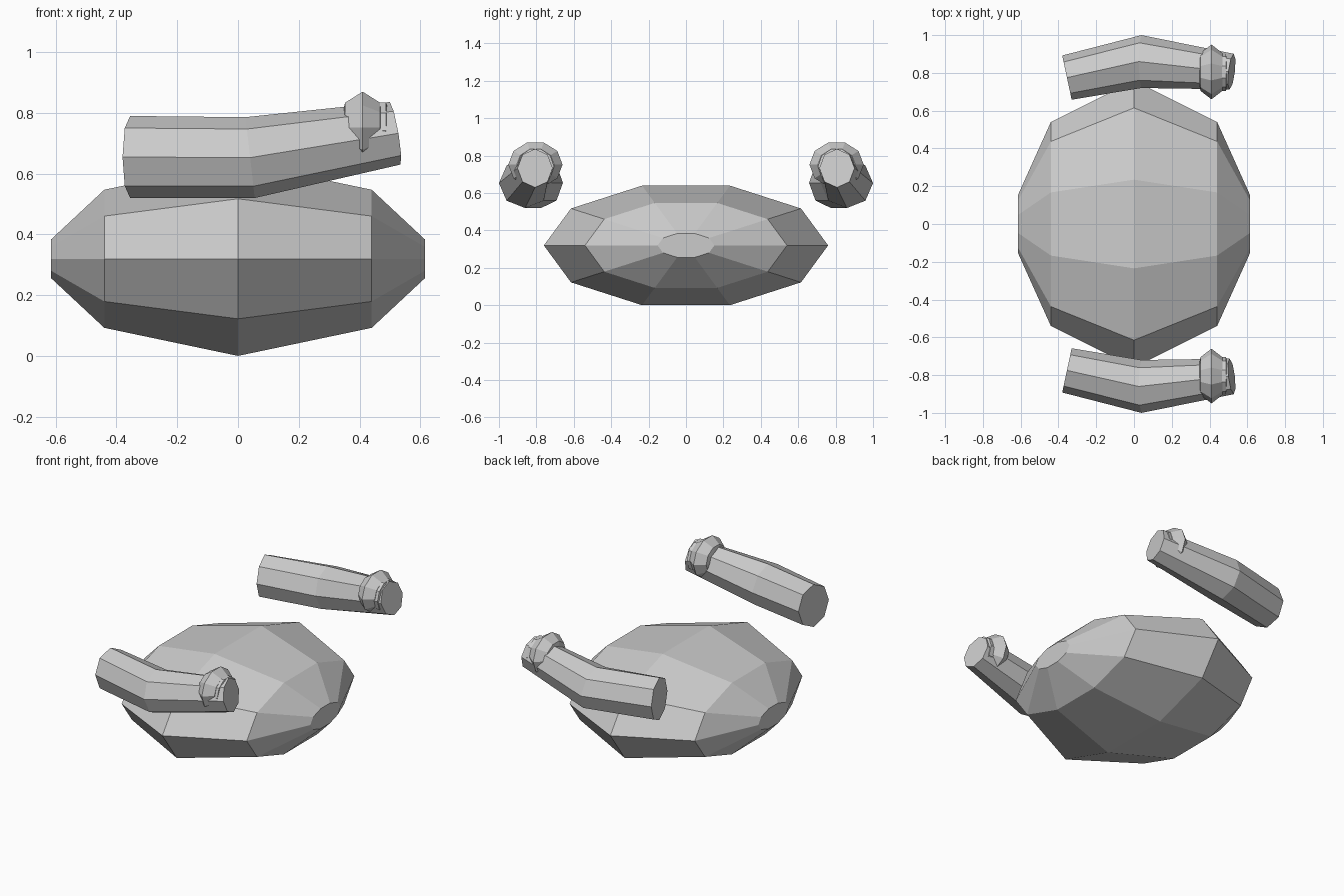
import bpy, bmesh, math
from mathutils import Vector

if "Cube" in bpy.data.objects:
    bpy.data.objects.remove(bpy.data.objects["Cube"])

grey = bpy.data.materials.new("light grey")
grey.diffuse_color = (0.6, 0.6, 0.6, 1)
grey.use_nodes = True
grey.node_tree.nodes["Principled BSDF"].inputs["Base Color"].default_value = grey.diffuse_color


def loft(name, rings, sides):
    """Skin flat faces over rings of (centre, u axis, v axis) and cap both ends."""
    bm = bmesh.new()
    loops = []
    for c, u, v in rings:
        c, u, v = Vector(c), Vector(u), Vector(v)
        angles = [2 * math.pi * i / sides for i in range(sides)]
        loops.append([bm.verts.new(c + u * math.cos(a) + v * math.sin(a)) for a in angles])
    for a, b in zip(loops, loops[1:]):
        for i in range(sides):
            j = (i + 1) % sides
            bm.faces.new((a[i], a[j], b[j], b[i]))
    bm.faces.new(loops[0])
    bm.faces.new(loops[-1])
    bmesh.ops.recalc_face_normals(bm, faces=bm.faces)
    mesh = bpy.data.meshes.new(name)
    bm.to_mesh(mesh)
    bm.free()
    mesh.materials.append(grey)
    obj = bpy.data.objects.new(name, mesh)
    bpy.context.collection.objects.link(obj)
    return obj


def bead(name, centre, ry, rz, profile):
    """Ten-sided faceted bead along x; profile is (x offset, radius factor)."""
    cx, cy, cz = centre
    return loft(name, [((cx + x, cy, cz), (0, ry * f, 0), (0, 0, rz * f))
                       for x, f in profile], 10)


# Main body
bead("body", (0, 0, 0.32), 0.76, 0.336,
     [(-0.615, 0.2), (-0.44, 0.711), (0, 1), (0.44, 0.711), (0.615, 0.2)])

# Bent side tubes with collars, one on each side
for side, s in (("back", 1), ("front", -1)):
    loft(side + "_tube", [
        ((-0.355, s * 0.775, 0.655), (-0.025, s * 0.117, 0), (0, 0, 0.135)),
        ((0.04, s * 0.86, 0.653), (0, s * 0.14, 0), (-0.015, 0, 0.133)),
        ((0.517, s * 0.807, 0.733), (0.011, s * 0.094, 0), (-0.0175, 0, 0.103)),
    ], 8)
    bead(side + "_collar", (0.41, s * 0.805, 0.752), 0.145, 0.124,
         [(-0.063, 0.5), (-0.058, 0.69), (0, 1), (0.058, 0.69), (0.063, 0.5)])
    bead(side + "_lip", (0.475, s * 0.805, 0.742), 0.1, 0.097,
         [(-0.025, 0.7), (-0.018, 1), (0.012, 1), (0.02, 0.7)])
